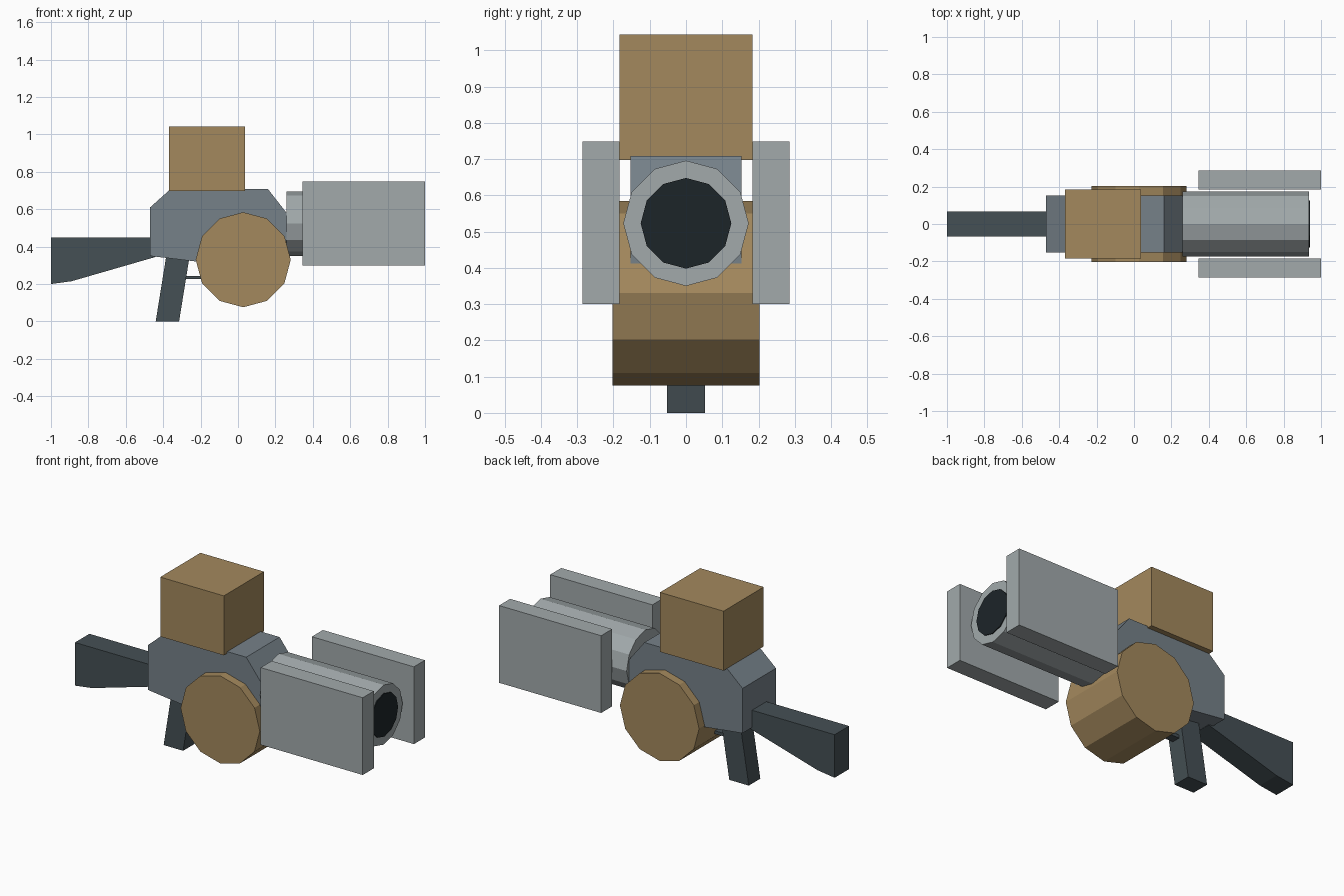
import bpy, bmesh, math

if "Cube" in bpy.data.objects:
    bpy.data.objects.remove(bpy.data.objects["Cube"])


def material(name, rgb):
    m = bpy.data.materials.new(name)
    m.diffuse_color = (*rgb, 1)
    m.use_nodes = True
    m.node_tree.nodes["Principled BSDF"].inputs["Base Color"].default_value = m.diffuse_color
    return m


BROWN = material("tan_paint", (0.37, 0.25, 0.11))
STEEL = material("blue_steel", (0.18, 0.22, 0.25))
DARK = material("dark_grip", (0.06, 0.08, 0.09))
LIGHT = material("light_metal", (0.36, 0.40, 0.41))
BLACK = material("bore_black", (0.012, 0.018, 0.022))


def finish(name, bm, mat):
    bmesh.ops.recalc_face_normals(bm, faces=bm.faces)
    mesh = bpy.data.meshes.new(name)
    bm.to_mesh(mesh)
    bm.free()
    mesh.materials.append(mat)
    obj = bpy.data.objects.new(name, mesh)
    bpy.context.collection.objects.link(obj)
    return obj


def prism(name, profile, y0, y1, mat):
    """Extrude an (x, z) profile from y0 to y1."""
    bm = bmesh.new()
    face = bm.faces.new([bm.verts.new((x, y0, z)) for x, z in profile])
    ext = bmesh.ops.extrude_face_region(bm, geom=[face])
    verts = [v for v in ext["geom"] if isinstance(v, bmesh.types.BMVert)]
    bmesh.ops.translate(bm, vec=(0, y1 - y0, 0), verts=verts)
    return finish(name, bm, mat)


def box(name, x0, x1, y0, y1, z0, z1, mat):
    return prism(name, [(x0, z0), (x1, z0), (x1, z1), (x0, z1)], y0, y1, mat)


def ring(cx, cz, r, n=12):
    return [(cx + r * math.sin(2 * math.pi * i / n), cz + r * math.cos(2 * math.pi * i / n))
            for i in range(n)]


def barrel_tube(name, x0, x1, z, r, mat):
    """Twelve-sided cylinder along x."""
    bm = bmesh.new()
    face = bm.faces.new([bm.verts.new((x0, a, b)) for a, b in ring(0, z, r)])
    ext = bmesh.ops.extrude_face_region(bm, geom=[face])
    verts = [v for v in ext["geom"] if isinstance(v, bmesh.types.BMVert)]
    bmesh.ops.translate(bm, vec=(x1 - x0, 0, 0), verts=verts)
    return finish(name, bm, mat)


# Receiver body with bevelled top corners
prism("receiver", [(-0.47, 0.35), (-0.22, 0.32), (0.26, 0.30), (0.26, 0.58),
                   (0.16, 0.708), (-0.36, 0.708), (-0.47, 0.61)], -0.153, 0.153, STEEL)

# Drum magazine and top box
prism("drum_magazine", ring(0.028, 0.33, 0.254), -0.203, 0.203, BROWN)
box("top_box", -0.37, 0.038, -0.184, 0.184, 0.698, 1.043, BROWN)

# Barrel and dark bore
barrel_tube("barrel", 0.26, 0.935, 0.523, 0.173, LIGHT)
barrel_tube("bore", 0.90, 0.94, 0.523, 0.125, BLACK)

# Side plates
for side, y in (("right", -0.285), ("left", 0.184)):
    box("barrel_plate_" + side, 0.345, 1.0, y, y + 0.101, 0.30, 0.748, LIGHT)

# Stock, grip and trigger bar
prism("stock", [(-1.0, 0.20), (-0.89, 0.215), (-0.44, 0.345), (-0.44, 0.45), (-1.0, 0.45)],
      -0.066, 0.066, DARK)
prism("grip", [(-0.44, 0), (-0.315, 0), (-0.257, 0.36), (-0.382, 0.36)], -0.053, 0.053, DARK)
box("trigger_bar", -0.30, -0.18, -0.025, 0.025, 0.226, 0.244, DARK)
